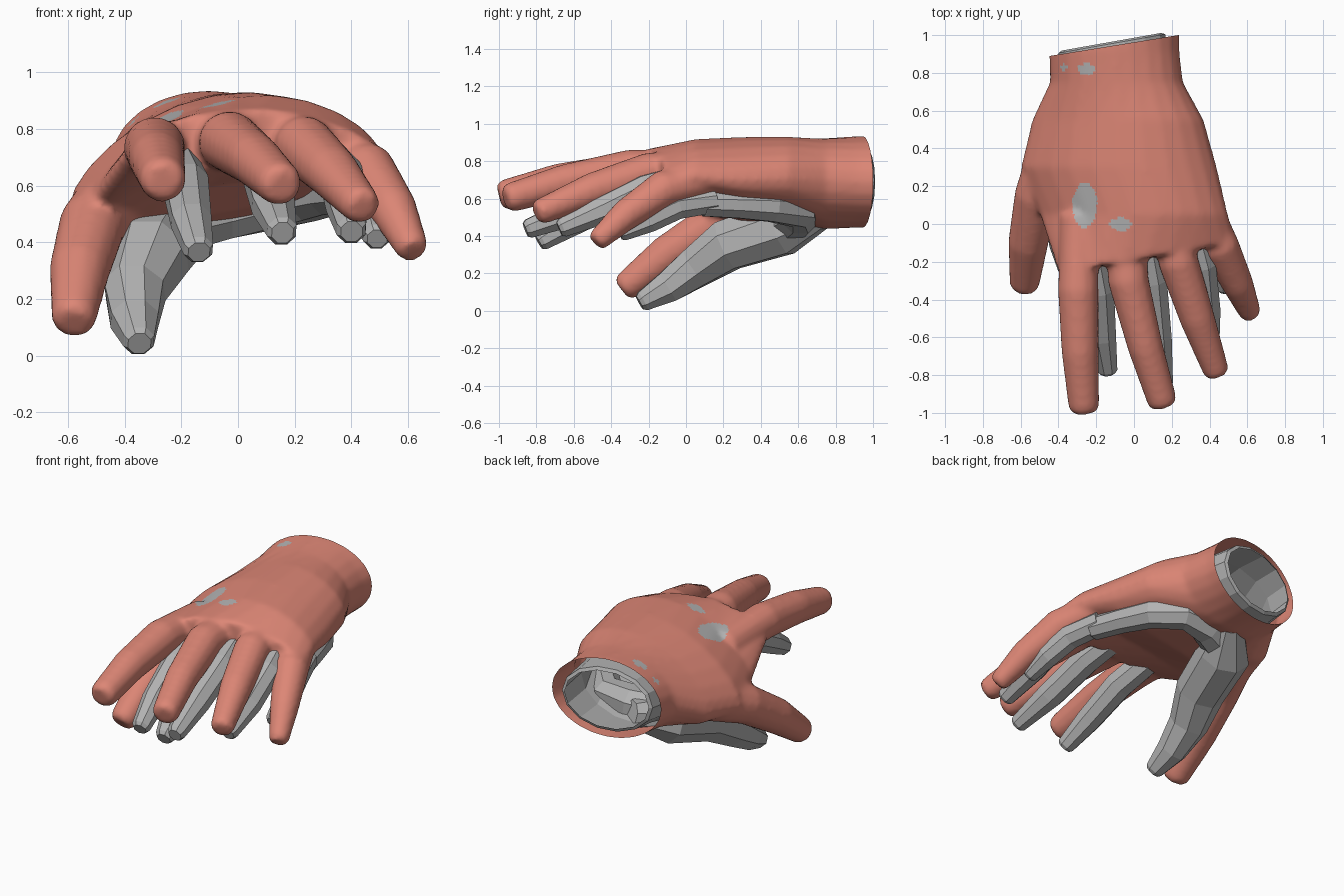
import bpy, bmesh, math
from mathutils import Vector

cube = bpy.data.objects.get("Cube")
if cube:
    bpy.data.objects.remove(cube, do_unlink=True)


def material(name, rgb):
    mat = bpy.data.materials.new(name)
    mat.use_nodes = True
    mat.diffuse_color = (*rgb, 1)
    mat.node_tree.nodes["Principled BSDF"].inputs["Base Color"].default_value = (*rgb, 1)
    return mat


SALMON = material("salmon", (0.72, 0.24, 0.18))
GREY = material("grey", (0.45, 0.45, 0.45))


def add_object(name, mesh, *mats):
    obj = bpy.data.objects.new(name, mesh)
    bpy.context.collection.objects.link(obj)
    for mat in mats:
        mesh.materials.append(mat)
    return obj


def skin_rings(bm, rings):
    """Join rings of points into a closed, capped body."""
    loops = [[bm.verts.new(p) for p in ring] for ring in rings]
    n = len(loops[0])
    for a, b in zip(loops, loops[1:]):
        for i in range(n):
            j = (i + 1) % n
            bm.faces.new((a[i], a[j], b[j], b[i]))
    first = bm.faces.new(loops[0])
    bm.faces.new(loops[-1])
    return first


def tube(bm, path, sides):
    """Tapered limb along (x, y, z, radius) points, with a blunt tip."""
    pts = [(Vector(p[:3]), p[3]) for p in path]
    tip, radius = pts[-1]
    way = (tip - pts[-2][0]).normalized()
    pts.append((tip + way * radius * 0.35, radius * 0.75))
    rings = []
    for i, (p, r) in enumerate(pts):
        way = pts[min(i + 1, len(pts) - 1)][0] - pts[max(i - 1, 0)][0]
        turn = way.to_track_quat('Z', 'Y')
        angles = [math.tau * (k + 0.5) / sides for k in range(sides)]
        rings.append([p + turn @ Vector((math.cos(a) * r, math.sin(a) * r, 0))
                      for a in angles])
    skin_rings(bm, rings)


def arched_ring(y, left, right, z_left, z_right, arch, half, sides, slant=0.0):
    """Flattened cross-section that bends upwards in the middle."""
    ring = []
    for k in range(sides):
        a = math.tau * k / sides
        u = math.cos(a)
        z = z_left + (z_right - z_left) * (u + 1) / 2 + arch * (1 - u * u)
        x = (left + right) / 2 + u * (right - left) / 2
        ring.append((x, y + slant * u, z + half * math.sin(a)))
    return ring


def finish(bm, name):
    bmesh.ops.recalc_face_normals(bm, faces=bm.faces)
    mesh = bpy.data.meshes.new(name)
    bm.to_mesh(mesh)
    bm.free()
    return mesh


# Outer hand: palm, four fingers and thumb
bm = bmesh.new()
palm = [
    (1.12, -0.45, 0.24, 0.69, 0.69, 0, 0.245),
    (0.92, -0.45, 0.24, 0.69, 0.69, 0, 0.245),
    (0.75, -0.445, 0.26, 0.66, 0.70, 0, 0.243),
    (0.55, -0.54, 0.37, 0.56, 0.71, 0.06, 0.228),
    (0.30, -0.60, 0.44, 0.52, 0.70, 0.10, 0.21),
    (0.05, -0.50, 0.50, 0.57, 0.715, 0.12, 0.15),
]
rings = [arched_ring(*s, 24) for s in palm]
rings.append(arched_ring(-0.18, -0.40, 0.54, 0.71, 0.67, 0.065, 0.115, 24, 0.08))
skin_rings(bm, rings)
outer_limbs = {
    "index": [(-0.29, 0.05, 0.72, 0.1), (-0.295, -0.35, 0.735, 0.11),
              (-0.285, -0.68, 0.69, 0.1), (-0.265, -0.97, 0.62, 0.083)],
    "middle": [(-0.05, 0.05, 0.75, 0.11), (-0.03, -0.3, 0.755, 0.11),
               (0.06, -0.65, 0.69, 0.095), (0.15, -0.94, 0.605, 0.08)],
    "ring": [(0.19, 0.05, 0.76, 0.1), (0.235, -0.2, 0.74, 0.108),
             (0.335, -0.5, 0.645, 0.095), (0.435, -0.78, 0.53, 0.07)],
    "little": [(0.37, 0.1, 0.70, 0.09), (0.455, -0.12, 0.65, 0.105),
               (0.55, -0.32, 0.515, 0.085), (0.615, -0.47, 0.38, 0.06)],
    "thumb": [(-0.42, 0.42, 0.57, 0.13), (-0.515, 0.15, 0.46, 0.12),
              (-0.56, -0.1, 0.30, 0.108), (-0.58, -0.32, 0.13, 0.08)],
}
for path in outer_limbs.values():
    tube(bm, path, 12)

# Blend the parts into one skin
rough = add_object("outer_hand_rough", finish(bm, "outer_hand_rough"))
remesh = rough.modifiers.new("blend", 'REMESH')
remesh.mode = 'VOXEL'
remesh.voxel_size = 0.016
smooth = rough.modifiers.new("soften", 'SMOOTH')
smooth.factor = 0.5
smooth.iterations = 8
bpy.context.view_layer.update()
blended = rough.evaluated_get(bpy.context.evaluated_depsgraph_get())
skin = bpy.data.meshes.new_from_object(blended)
bpy.data.objects.remove(rough, do_unlink=True)
add_object("outer_hand", skin, SALMON, GREY)

# Cut the slanted wrist opening and mark the worn patches on the back
bm = bmesh.new()
bm.from_mesh(skin)
bmesh.ops.bisect_plane(bm, geom=bm.verts[:] + bm.edges[:] + bm.faces[:],
                       plane_co=(-0.105, 0.945, 0.69),
                       plane_no=(-0.16, 0.987, 0), clear_outer=True)
patches = [(-0.26, 0.10, 0.065, 0.12), (-0.07, 0.0, 0.06, 0.035),
           (-0.25, 0.82, 0.05, 0.03), (-0.37, 0.83, 0.017, 0.017)]
for face in bm.faces:
    c = face.calc_center_median()
    worn = any(((c.x - x) / w) ** 2 + ((c.y - y) / h) ** 2 < 1
               for x, y, w, h in patches)
    face.material_index = int(worn and face.normal.z > 0.2)
    face.smooth = True
bm.to_mesh(skin)
bm.free()

# Inner hand: faceted fingers, thumb and palm edge
inner_limbs = {
    "inner_index": [(-0.24, -0.05, 0.72, 0.08), (-0.185, -0.35, 0.605, 0.085),
                    (-0.165, -0.6, 0.475, 0.075), (-0.14, -0.77, 0.375, 0.055)],
    "inner_middle": [(0.05, -0.05, 0.73, 0.08), (0.095, -0.3, 0.65, 0.085),
                     (0.125, -0.6, 0.53, 0.08), (0.155, -0.84, 0.44, 0.055)],
    "inner_ring": [(0.30, 0.0, 0.71, 0.08), (0.36, -0.22, 0.65, 0.08),
                   (0.385, -0.45, 0.535, 0.078), (0.40, -0.66, 0.445, 0.055)],
    "inner_little": [(0.37, 0.15, 0.59, 0.07), (0.435, -0.05, 0.56, 0.075),
                     (0.475, -0.2, 0.485, 0.07), (0.49, -0.34, 0.42, 0.05)],
    "inner_thumb": [(-0.12, 0.72, 0.51, 0.08), (-0.24, 0.52, 0.445, 0.155),
                    (-0.31, 0.22, 0.35, 0.145), (-0.365, 0.05, 0.23, 0.115),
                    (-0.365, -0.1, 0.125, 0.09), (-0.35, -0.23, 0.052, 0.058)],
    "inner_palm_edge": [(-0.2, 0.56, 0.49, 0.13), (-0.04, 0.61, 0.515, 0.11),
                        (0.12, 0.61, 0.535, 0.095), (0.25, 0.46, 0.555, 0.085),
                        (0.32, 0.28, 0.565, 0.075), (0.38, 0.1, 0.57, 0.07)],
}
for name, path in inner_limbs.items():
    bm = bmesh.new()
    tube(bm, path, 8)
    add_object(name, finish(bm, name), GREY)

# Inner palm: hollow shell inside the outer hand, with a lip at the wrist
bm = bmesh.new()
opening = skin_rings(bm, [
    arched_ring(0.955, -0.40, 0.165, 0.69, 0.69, 0, 0.2, 14, 0.05),
    arched_ring(0.75, -0.40, 0.21, 0.67, 0.69, 0, 0.21, 14),
    arched_ring(0.55, -0.48, 0.31, 0.58, 0.70, 0.06, 0.195, 14),
    arched_ring(0.30, -0.51, 0.37, 0.54, 0.69, 0.10, 0.175, 14),
    arched_ring(0.05, -0.41, 0.43, 0.59, 0.70, 0.12, 0.115, 14),
    arched_ring(-0.10, -0.34, 0.44, 0.71, 0.68, 0.05, 0.08, 14),
])
bmesh.ops.recalc_face_normals(bm, faces=bm.faces)
bmesh.ops.inset_region(bm, faces=[opening], thickness=0.02, depth=0.01)
bmesh.ops.delete(bm, geom=[opening], context='FACES_ONLY')
add_object("inner_palm", finish(bm, "inner_palm"), GREY)
